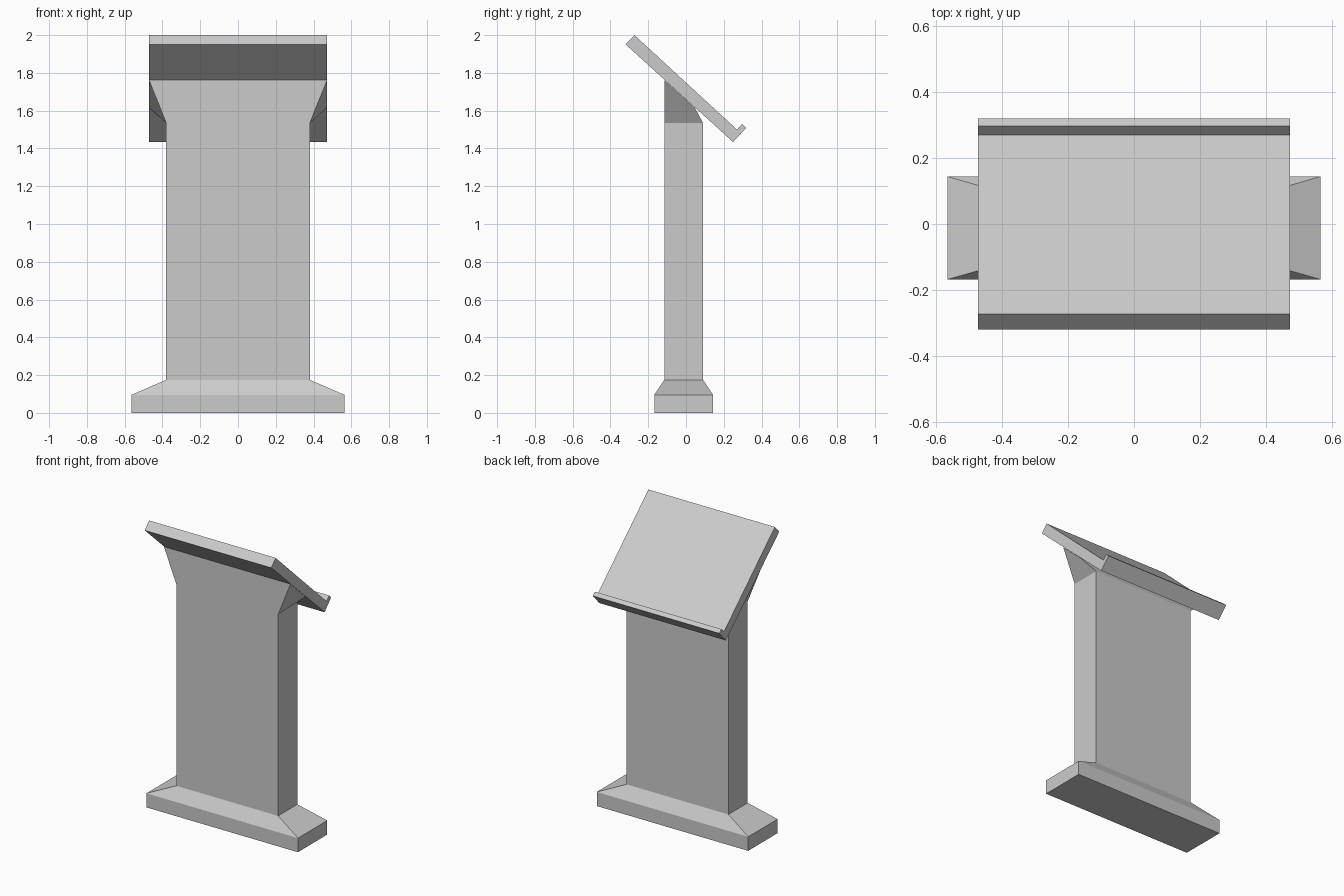
import bpy, bmesh

if "Cube" in bpy.data.objects:
    bpy.data.objects.remove(bpy.data.objects["Cube"])


def add_object(name, bm):
    bmesh.ops.recalc_face_normals(bm, faces=bm.faces)
    mesh = bpy.data.meshes.new(name)
    bm.to_mesh(mesh)
    bm.free()
    obj = bpy.data.objects.new(name, mesh)
    bpy.context.collection.objects.link(obj)
    return obj


def loft(name, sections):
    """Stack rectangles (half width, front y, front z, back y, back z)."""
    bm = bmesh.new()
    rings = []
    for w, y0, z0, y1, z1 in sections:
        pts = [(-w, y0, z0), (w, y0, z0), (w, y1, z1), (-w, y1, z1)]
        rings.append([bm.verts.new(p) for p in pts])
    for a, b in zip(rings, rings[1:]):
        for i in range(4):
            j = (i + 1) % 4
            bm.faces.new((a[i], a[j], b[j], b[i]))
    bm.faces.new(rings[0])
    bm.faces.new(rings[-1])
    return add_object(name, bm)


def extrude_profile(name, profile, half_width):
    """Extrude a side (y, z) profile across x."""
    bm = bmesh.new()
    face = bm.faces.new([bm.verts.new((-half_width, y, z)) for y, z in profile])
    new = bmesh.ops.extrude_face_region(bm, geom=[face])["geom"]
    verts = [v for v in new if isinstance(v, bmesh.types.BMVert)]
    bmesh.ops.translate(bm, verts=verts, vec=(2 * half_width, 0, 0))
    return add_object(name, bm)


# Foot, sloped plinth, column and flared neck meeting the tilted board
loft("pedestal", [
    (0.565, -0.168, 0.0, 0.144, 0.0),
    (0.565, -0.168, 0.095, 0.144, 0.095),
    (0.38, -0.115, 0.175, 0.09, 0.175),
    (0.38, -0.115, 1.535, 0.09, 1.535),
    (0.472, -0.115, 1.763, 0.046, 1.617),
])

# Tilted reading board with the book lip along its lower edge
extrude_profile("reading_board", [
    (-0.32, 1.951), (0.249, 1.434), (0.319, 1.509),
    (0.297, 1.529), (0.27, 1.5), (-0.273, 2.0),
], 0.472)
